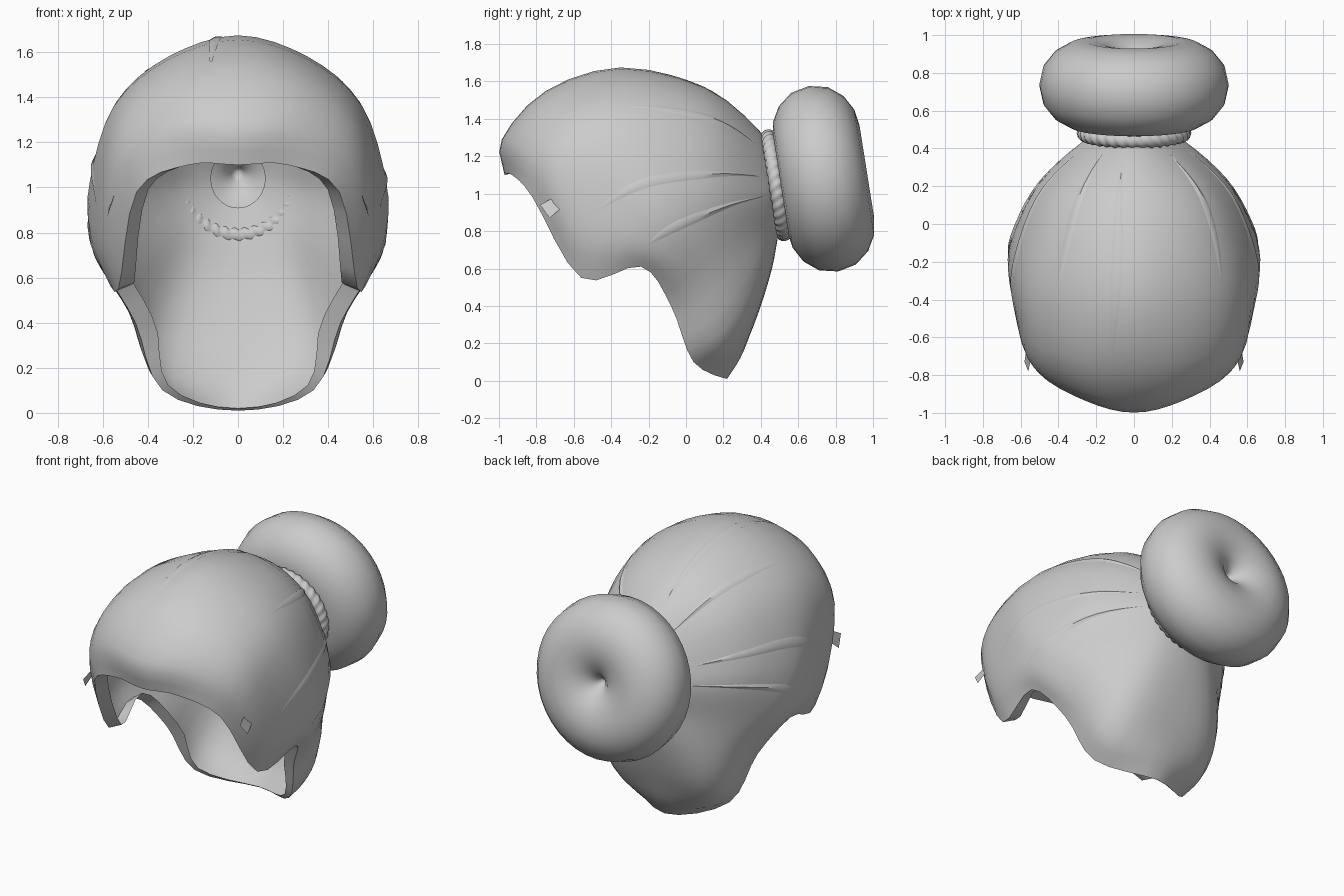
import bpy, bmesh, math
from mathutils import Vector, Matrix

if "Cube" in bpy.data.objects:
    bpy.data.objects.remove(bpy.data.objects["Cube"])

TILT = Matrix.Rotation(math.radians(-81), 4, 'X')   # bun axis leans slightly up

# Combed meridians of the right half, crown -> nape, each from hair tie to hairline
MERIDIANS = [
    [(0, .39, 1.34), (0, .10, 1.57), (0, -.35, 1.675), (0, -.75, 1.55), (0, -.985, 1.29), (0, -.97, 1.10)],
    [(.12, .38, 1.31), (.24, .10, 1.51), (.31, -.33, 1.58), (.31, -.72, 1.48), (.27, -.92, 1.28), (.22, -.93, 1.10)],
    [(.22, .38, 1.22), (.42, .12, 1.35), (.54, -.30, 1.38), (.55, -.62, 1.28), (.53, -.76, 1.13), (.45, -.82, .98)],
    [(.28, .40, 1.08), (.52, .15, 1.10), (.65, -.20, 1.06), (.64, -.42, .92), (.60, -.55, .74), (.53, -.56, .55)],
    [(.28, .43, .98), (.50, .22, .93), (.63, -.02, .84), (.65, -.14, .76), (.63, -.20, .68), (.58, -.24, .61)],
    [(.22, .46, .87), (.37, .33, .76), (.47, .20, .63), (.50, .10, .54), (.49, .01, .46), (.455, -.08, .40)],
    [(.13, .48, .79), (.23, .43, .62), (.31, .35, .40), (.345, .27, .26), (.355, .17, .16), (.335, .04, .10)],
    [(0, .49, .76), (0, .46, .60), (0, .40, .40), (0, .34, .24), (0, .29, .12), (0, .22, .01)],
]


def control(k, j):
    k %= 14
    if k > 7:
        p = control(14 - k, j)
        return Vector((-p.x, p.y, p.z))
    if j == 0:   # small opening under the tie
        a = k * math.pi / 7
        return Vector((.12 * math.sin(a), .50 - .02 * math.cos(a), 1.04 + .13 * math.cos(a)))
    return Vector(MERIDIANS[k][j - 1])


def spline(p0, p1, p2, p3, t):
    return .5 * (2 * p1 + (p2 - p0) * t + (2 * p0 - 5 * p1 + 4 * p2 - p3) * t * t
                 + (3 * p1 - p0 - 3 * p2 + p3) * t ** 3)


def along(k, v):
    j = min(int(v), 5)
    c = lambda i: (2 * control(k, 0) - control(k, 1) if i < 0 else
                   2 * control(k, 6) - control(k, 5) if i > 6 else control(k, i))
    return spline(c(j - 1), c(j), c(j + 1), c(j + 2), v - j)


def surface(u, v):
    k = math.floor(u)
    return spline(*[along(k + i, v) for i in (-1, 0, 1, 2)], u - k)


def finish(name, bm, angle=40):
    me = bpy.data.meshes.new(name)
    bm.to_mesh(me)
    bm.free()
    ob = bpy.data.objects.new(name, me)
    bpy.context.collection.objects.link(ob)
    bpy.ops.object.select_all(action='DESELECT')
    ob.select_set(True)
    bpy.context.view_layer.objects.active = ob
    bpy.ops.object.shade_smooth_by_angle(angle=math.radians(angle))
    return ob


def grid(bm, nu, nv, point, wrap_v=False):
    rows = [[bm.verts.new(point(i, j)) for j in range(nv)] for i in range(nu)]
    for i in range(nu):
        for j in range(nv if wrap_v else nv - 1):
            a, b = rows[i], rows[(i + 1) % nu]
            bm.faces.new((a[j], b[j], b[(j + 1) % nv], a[(j + 1) % nv]))
    return rows


# Hair cap: one sheet, its hairline folded inwards (hardly at all under the nape)
bm = bmesh.new()
rows = grid(bm, 56, 19, lambda i, j: surface(i / 4, j / 3))
bm.normal_update()
if sum(f.normal.dot(f.calc_center_median() - Vector((0, -.1, .9))) for f in bm.faces) < 0:
    bmesh.ops.reverse_faces(bm, faces=bm.faces[:])
    bm.normal_update()
rim = [r[-1] for r in rows]
fold = [bm.verts.new(v.co - v.normal * min(.08, .015 + .2 * max(v.co.z, 0))) for v in rim]
for i in range(len(rim)):
    n = (i + 1) % len(rim)
    edge = bm.edges.get((rim[i], rim[n]))
    loop = edge.link_loops[0]
    a, b = (i, n) if loop.vert == rim[n] else (n, i)
    bm.faces.new((rim[a], rim[b], fold[b], fold[a]))
finish("hair_cap", bm)

# Bun: revolved rounded ring with pinched centres
half = [(0, .07), (.03, .13), (.08, .18), (.16, .22), (.25, .235), (.34, .22), (.42, .175), (.48, .10)]
bm = bmesh.new()
pts = half + [(.502, 0)] + [(r, -h) for r, h in reversed(half)]
vs = [bm.verts.new((r, 0, h)) for r, h in pts]
es = [bm.edges.new(p) for p in zip(vs, vs[1:])]
bmesh.ops.spin(bm, geom=vs + es, cent=(0, 0, 0), axis=(0, 0, 1), angle=2 * math.pi,
               steps=40, use_merge=True)
bmesh.ops.remove_doubles(bm, verts=bm.verts[:], dist=1e-4)
bmesh.ops.recalc_face_normals(bm, faces=bm.faces[:])
bun = finish("bun", bm, 80)
bun.matrix_world = Matrix.Translation((0, .735, 1.08)) @ TILT


# Hair tie: twisted rope ring
def rope(i, j):
    a, b = i * 2 * math.pi / 180, j * 2 * math.pi / 14
    r = .038 + .004 * math.cos(2 * b + 34 * a)
    R = .262 + r * math.cos(b)
    return (R * math.cos(a), R * math.sin(a), r * math.sin(b))


bm = bmesh.new()
grid(bm, 180, 14, rope, True)
bmesh.ops.recalc_face_normals(bm, faces=bm.faces[:])
tie = finish("hair_tie", bm, 60)
tie.matrix_world = Matrix.Translation((0, .482, 1.045)) @ TILT

# Raised strands combed back into the tie
for n, (u, v0, v1) in enumerate([(1.6, 1, 3), (2.9, 1, 4.2), (3.9, 1, 4.6),
                                 (12.6, 1, 3.2), (11.1, 1, 4.2), (10.1, 1, 4.6), (13.6, 1.2, 4)]):
    bm = bmesh.new()
    ribbon = []
    for s in range(17):
        t = s / 16
        v, w = v0 + (v1 - v0) * t, .09 * math.sin(math.pi * t) + .005
        c = u + .1 * math.sin(3 * t)
        mid = surface(c, v)
        out = (surface(c + .05, v) - mid).cross(surface(c, v + .05) - mid).normalized()
        if out.dot(mid - Vector((0, -.1, .9))) < 0:
            out = -out
        ribbon.append([bm.verts.new(p) for p in (surface(c - w, v), mid + out * .008 * math.sin(math.pi * t),
                                                 surface(c + w, v))])
    for a, b in zip(ribbon, ribbon[1:]):
        for k in (0, 1):
            bm.faces.new((a[k], a[k + 1], b[k + 1], b[k]))
    bmesh.ops.recalc_face_normals(bm, faces=bm.faces[:])
    finish(f"strand_{n}", bm)

# Loose tufts by the temples
for side, name in ((1, "right"), (-1, "left")):
    bm = bmesh.new()
    quad = [(.54, -.69, .99), (.57, -.67, .92), (.58, -.73, .87), (.56, -.78, .94)]
    bm.faces.new([bm.verts.new((side * x, y, z)) for x, y, z in quad])
    finish(f"loose_tuft_{name}", bm)
